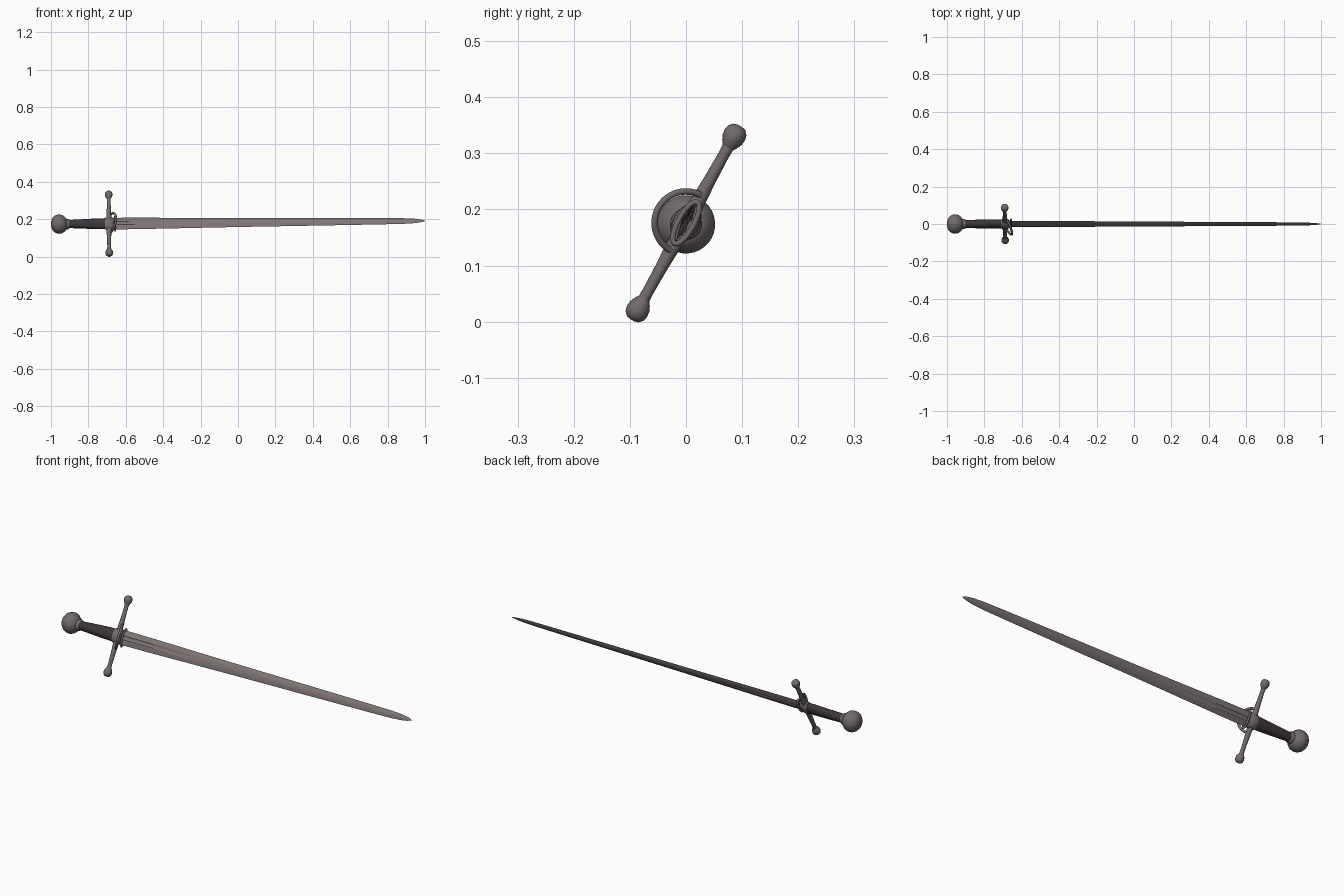
import bpy, bmesh, math
from mathutils import Matrix, Vector

if "Cube" in bpy.data.objects:
    bpy.data.objects.remove(bpy.data.objects["Cube"])

# Local frame: X along the sword, Z across the blade width, Y through its thickness
FRAME = (Matrix.Translation((0, 0, 0.182)) @ Matrix.Rotation(-0.009, 4, 'Y')
         @ Matrix.Rotation(-math.radians(29), 4, 'X'))


def material(name, rgb):
    m = bpy.data.materials.new(name)
    m.diffuse_color = (*rgb, 1)
    m.use_nodes = True
    m.node_tree.nodes["Principled BSDF"].inputs["Base Color"].default_value = m.diffuse_color
    return m


STEEL = material("blade steel", (0.21, 0.175, 0.175))
IRON = material("hilt iron", (0.17, 0.145, 0.145))
LEATHER = material("dark leather", (0.045, 0.036, 0.042))


def loft(name, rings, mat, closed=False, angle=40):
    """Skin a list of point rings, capping the ends unless closed."""
    bm = bmesh.new()
    vs = [[bm.verts.new(p) for p in r] for r in rings]
    n = len(vs[0])
    pairs = list(zip(vs, vs[1:])) + ([(vs[-1], vs[0])] if closed else [])
    for a, b in pairs:
        for i in range(n):
            j = (i + 1) % n
            bm.faces.new((a[i], a[j], b[j], b[i]))
    if not closed:
        bm.faces.new(vs[0])
        bm.faces.new(vs[-1])
    bmesh.ops.recalc_face_normals(bm, faces=bm.faces)
    bm.transform(FRAME)
    me = bpy.data.meshes.new(name)
    bm.to_mesh(me)
    bm.free()
    me.materials.append(mat)
    ob = bpy.data.objects.new(name, me)
    bpy.context.collection.objects.link(ob)
    bpy.ops.object.select_all(action='DESELECT')
    ob.select_set(True)
    bpy.context.view_layer.objects.active = ob
    bpy.ops.object.shade_smooth_by_angle(angle=math.radians(angle))
    return ob


def oval(x, ry, rz, n=24):
    return [(x, ry * math.sin(t), rz * math.cos(t))
            for t in (2 * math.pi * i / n for i in range(n))]


def tube(name, path, r, mat, closed=False, n=10):
    """Round bar swept along a path lying roughly across the X axis."""
    rings = []
    for i, p in enumerate(path):
        if closed:
            d = path[(i + 1) % len(path)] - path[i - 1]
        else:
            d = path[min(i + 1, len(path) - 1)] - path[max(i - 1, 0)]
        d.normalize()
        u = (Vector((1, 0, 0)) - d * d.x).normalized()
        v = d.cross(u)
        rings.append([p + r * (u * math.cos(a) + v * math.sin(a))
                      for a in (2 * math.pi * k / n for k in range(n))])
    return loft(name, rings, mat, closed)


# Blade: lens section with a shallow central fuller over the first third
def blade_ring(x, w, t, groove):
    side = [(-0.6, 0.62), (-0.25, 0.95), (-0.12, 1 - groove),
            (0.12, 1 - groove), (0.25, 0.95), (0.6, 0.62)]
    pts = [(x, 0, -w)] + [(x, t * b, w * a) for a, b in side]
    return pts + [(x, 0, w)] + [(x, -t * b, w * a) for a, b in reversed(side)]


blade = [(-0.69, .036, .0075, .4), (-0.5, .0345, .007, .4), (-0.32, .032, .0065, .35),
         (-0.26, .031, .0065, 0), (0, .0275, .006, 0), (0.4, .0235, .005, 0),
         (0.75, .0195, .004, 0), (0.88, .0175, .0035, 0), (0.94, .014, .003, 0),
         (0.975, .009, .0025, 0), (0.993, .004, .0015, 0), (1.0, .0008, .0005, 0)]
loft("blade", [blade_ring(*b) for b in blade], STEEL, angle=30)

# Grip: leather, widening to an oval at the guard
grip = [(-0.93, .021, .021), (-0.88, .022, .023), (-0.8, .022, .028),
        (-0.74, .022, .031), (-0.685, .020, .032)]
loft("grip", [oval(*g) for g in grip], LEATHER)
loft("grip_collar", [oval(-0.925, .024, .024), oval(-0.917, .028, .028),
                     oval(-0.908, .028, .028), oval(-0.90, .023, .023)], IRON)

# Pommel: rounded knob turned on the sword axis
pommel = [(-1.0, .008), (-0.998, .020), (-0.991, .034), (-0.98, .045), (-0.966, .051),
          (-0.952, .052), (-0.938, .048), (-0.925, .038), (-0.915, .026)]
loft("pommel", [oval(x, r, r, 32) for x, r in pommel], IRON)

# Cross guard: centre block, tapering bar and two mushroom knobs
GX = -0.69
loft("guard_block", [oval(GX - .02, .021, .034), oval(GX - .012, .024, .037),
                     oval(GX + .014, .022, .037), oval(GX + .024, .014, .036)], IRON)


def turned(profile, sign):
    return [[(GX + r * math.cos(a), r * math.sin(a), sign * z)
             for a in (2 * math.pi * k / 16 for k in range(16))] for z, r in profile]


arm = [(0, .016), (0.04, .0135), (0.09, .011), (0.135, .010), (0.158, .0105)]
knob = [(0.154, .011), (0.162, .016), (0.170, .0195), (0.180, .0205),
        (0.189, .0185), (0.196, .012), (0.198, .004)]
for label, s in (("upper", 1), ("lower", -1)):
    loft(label + "_guard_arm", turned(arm, s), IRON)
    loft(label + "_guard_knob", turned(knob, s), IRON)

# Side ring protecting the hand on the front face
arc = [math.pi * i / 24 for i in range(25)]
tube("side_ring", [Vector((-0.682 + .03 * math.sin(a), -.056 * math.sin(a),
                           .056 * math.cos(a))) for a in arc], .006, IRON)

# Oval collar around the base of the blade
loop = [2 * math.pi * i / 32 for i in range(32)]
tube("blade_collar", [Vector((-0.657, .014 * math.sin(a), .042 * math.cos(a)))
                      for a in loop], .005, IRON, True)
